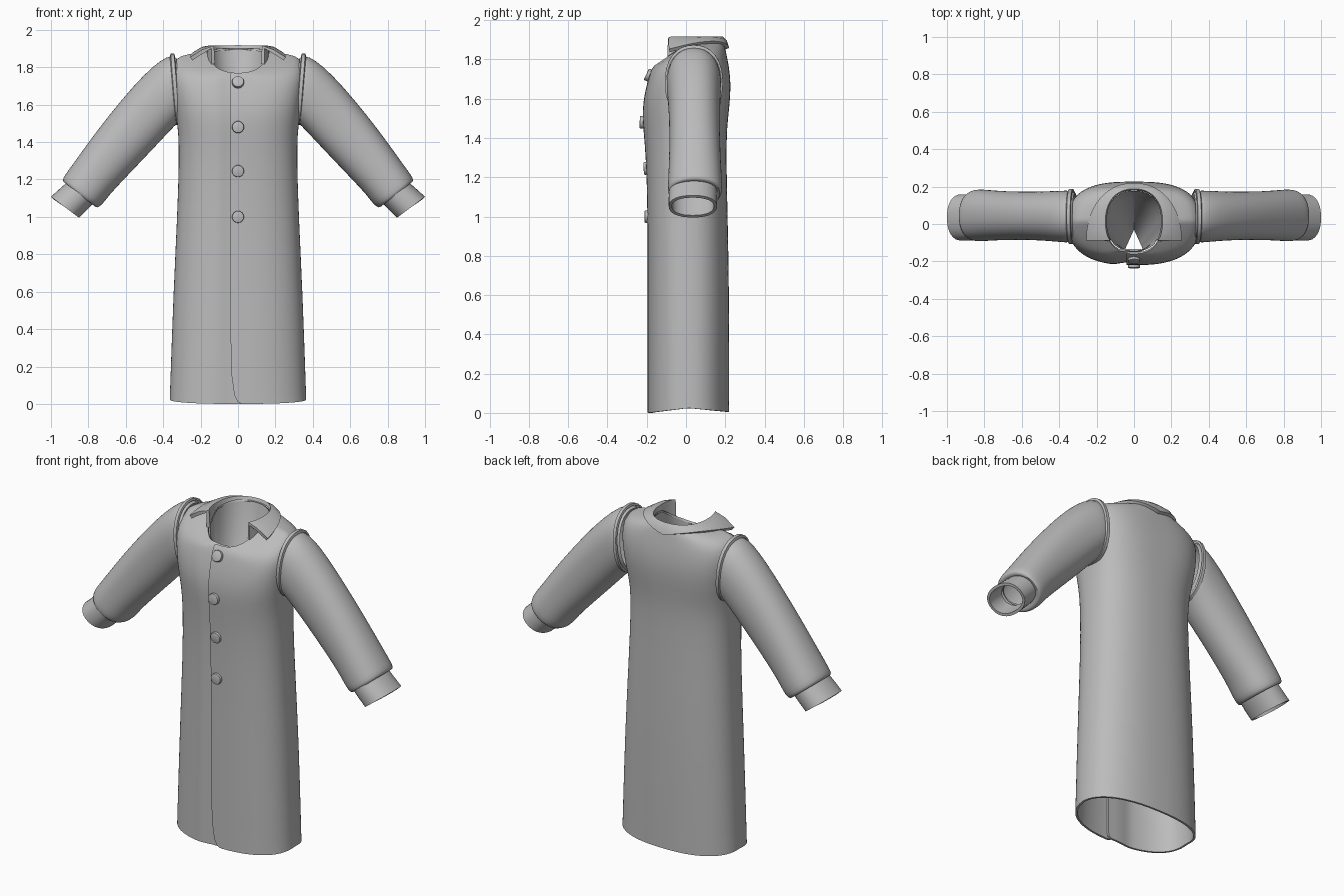
import bpy
import bmesh
from math import sin, cos, asin, pi, radians
from mathutils import Vector

if "Cube" in bpy.data.objects:
    bpy.data.objects.remove(bpy.data.objects["Cube"])

cloth = bpy.data.materials.new("grey_cloth")
cloth.use_nodes = True
GREY = (0.5, 0.5, 0.5, 1)
cloth.diffuse_color = GREY
cloth.node_tree.nodes["Principled BSDF"].inputs["Base Color"].default_value = GREY


def finish(obj, thickness=0, offset=-1, subdivide=0):
    """Material, modifiers and shading shared by every part."""
    obj.data.materials.append(cloth)
    bpy.ops.object.select_all(action='DESELECT')
    bpy.context.view_layer.objects.active = obj
    obj.select_set(True)
    if subdivide:
        obj.modifiers.new("smooth_form", 'SUBSURF').levels = subdivide
    if thickness:
        mod = obj.modifiers.new("cloth_thickness", 'SOLIDIFY')
        mod.thickness, mod.offset = thickness, offset
    for mod in list(obj.modifiers):
        bpy.ops.object.modifier_apply(modifier=mod.name)
    bpy.ops.object.shade_smooth_by_angle(angle=radians(40))
    return obj


def loft(name, rings, closed=True, **options):
    """Skin a list of equally long rings of points."""
    bm = bmesh.new()
    rows = [[bm.verts.new(p) for p in ring] for ring in rings]
    count = len(rows[0])
    for low, high in zip(rows, rows[1:]):
        for j in range(count if closed else count - 1):
            k = (j + 1) % count
            bm.faces.new((low[j], low[k], high[k], high[j]))
    mesh = bpy.data.meshes.new(name)
    bm.to_mesh(mesh)
    bm.free()
    obj = bpy.data.objects.new(name, mesh)
    bpy.context.collection.objects.link(obj)
    return finish(obj, **options)


def unit_oval(a, n):
    r = (abs(cos(a)) ** n + abs(sin(a)) ** n) ** (-1 / n)
    return r * cos(a), r * sin(a)


# Body sections: side z, front z, back z, half width, front y, back y, squareness
SECTIONS = [
    (.025, .0, .005, .365, -.195, .22, 2.4),
    (.08, .07, .07, .363, -.195, .22, 2.4),
    (.6, .6, .6, .345, -.195, .22, 2.4),
    (1.0, 1.0, 1.0, .325, -.195, .212, 2.4),
    (1.3, 1.3, 1.3, .315, -.203, .205, 2.4),
    (1.45, 1.45, 1.45, .318, -.218, .208, 2.5),
    (1.55, 1.54, 1.55, .332, -.222, .22, 2.7),
    (1.68, 1.62, 1.67, .346, -.212, .23, 2.9),
    (1.79, 1.69, 1.77, .354, -.195, .218, 2.9),
    (1.85, 1.735, 1.83, .338, -.182, .205, 2.7),
    (1.873, 1.755, 1.865, .27, -.172, .198, 2.5),
    (1.885, 1.77, 1.90, .155, -.16, .19, 2.3),
]


def section_point(section, a):
    zs, zf, zb, half, front, back, n = section
    u, v = unit_oval(a, n)
    middle, depth = (front + back) / 2, (back - front) / 2
    z_end = zf if v < 0 else zb
    return Vector((half * u, middle + depth * v, zs + (z_end - zs) * min(1, abs(v))))


def wrap_ring(section, steps=72):
    """Open ring whose end slips under its start, forming the front overlap."""
    half = section[3]
    lap = asin(.04 / half)
    start = -pi / 2 - (lap if section[0] > .05 else 0)
    end = 1.5 * pi + lap
    ring = []
    for i in range(steps + 1):
        a = start + (end - start) * i / steps
        p = section_point(section, a)
        w = min(1, max(0, (a - (end - 2 * lap - .2)) / .2))
        p.y += .016 * w
        ring.append(p)
    return ring


loft("coat_body", [wrap_ring(s) for s in SECTIONS], closed=False,
     thickness=.012, subdivide=1)

# Neck lining narrowing to a small three-sided opening
CORNERS = [Vector((0, -.03, 1.4)), Vector((-.05, -.14, 1.4)), Vector((.05, -.14, 1.4))]
neck_ring, slit_ring = [], []
for i in range(72):
    a = 2 * pi * i / 72
    p = section_point(SECTIONS[-1], a)
    neck_ring.append(Vector((p.x * .95, .015 + (p.y - .015) * .93, p.z - .008)))
    t = ((a - pi / 2) / (2 * pi / 3)) % 3
    k = int(t) % 3
    slit_ring.append(CORNERS[k].lerp(CORNERS[(k + 1) % 3], t - int(t)))
middle_ring = [p.lerp(q, .4) + Vector(((p.x - q.x) * .2, (p.y - q.y) * .2, 0))
               for p, q in zip(neck_ring, slit_ring)]
loft("neck_lining", [slit_ring, middle_ring, neck_ring])

# Turned-down collar, open at the front
collar = [[], [], [], []]
for i in range(41):
    t = i / 40
    neck = section_point(SECTIONS[-1], radians(-35 + 250 * t))
    u, v = unit_oval(pi * t, 2.15)
    side = abs(2 * t - 1)
    z = 1.855 + .035 * sin(pi * side) - .01 * side
    outer = Vector((.25 * u, -.085 + .295 * v, z))
    top = Vector((neck.x * 1.02, neck.y, 1.908))
    bend = top.lerp(outer, .45) + Vector((0, 0, .006))
    for row, p in zip(collar, (neck, top, bend, outer)):
        row.append(p)
loft("collar", collar, closed=False, thickness=.02, offset=0)

# Sleeve sections: top x, z, bottom x, z, front y, back y
SLEEVE = [
    (.33, 1.85, .30, 1.52, -.085, .165),
    (.355, 1.865, .325, 1.50, -.10, .18),
    (.41, 1.842, .36, 1.465, -.098, .178),
    (.50, 1.765, .42, 1.40, -.09, .175),
    (.62, 1.63, .51, 1.305, -.085, .172),
    (.76, 1.455, .62, 1.19, -.085, .175),
    (.88, 1.285, .69, 1.115, -.09, .182),
    (.925, 1.225, .725, 1.065, -.093, .186),
    (.942, 1.195, .755, 1.045, -.09, .18),
    (.925, 1.18, .77, 1.06, -.075, .165),
    (.905, 1.178, .78, 1.08, -.06, .15),
]
CUFF = [
    (.90, 1.197, .76, 1.088, -.085, .158),
    (.95, 1.153, .805, 1.04, -.088, .158),
    (1.0, 1.108, .85, .995, -.088, .158),
]
SEAM = [
    (.338, 1.862, .308, 1.505, -.10, .18),
    (.342, 1.874, .312, 1.493, -.108, .188),
    (.36, 1.873, .33, 1.491, -.108, .188),
    (.364, 1.858, .334, 1.503, -.098, .178),
]


def tube_ring(section, side, steps=32):
    tx, tz, bx, bz, front, back = section
    centre = Vector(((tx + bx) / 2, (front + back) / 2, (tz + bz) / 2))
    up = Vector(((tx - bx) / 2, 0, (tz - bz) / 2))
    ring = []
    for i in range(steps):
        u, v = unit_oval(2 * pi * i / steps, 2.25)
        p = centre + up * u
        p.y -= side * v * (back - front) / 2
        p.x *= side
        ring.append(p)
    return ring


for label, side in (("left", 1), ("right", -1)):
    for part, rows, thick, sub in (("sleeve", SLEEVE, 0, 1), ("cuff", CUFF, .016, 0),
                                   ("shoulder_seam", SEAM, 0, 0)):
        loft(f"{label}_{part}", [tube_ring(r, side) for r in rows],
             thickness=thick, subdivide=sub)

# Buttons down the front, the top one tipped with the chest
for i, (z, y, tilt) in enumerate(((1.72, -.19, 25), (1.48, -.223, 3),
                                  (1.245, -.203, -4), (1.0, -.198, 0))):
    bpy.ops.mesh.primitive_cylinder_add(vertices=24, radius=.032, depth=.026,
                                        location=(0, y, z),
                                        rotation=(radians(90 - tilt), 0, 0))
    button = bpy.context.object
    button.name = f"button_{i + 1}"
    bevel = button.modifiers.new("rounded_rim", 'BEVEL')
    bevel.width, bevel.segments = .005, 2
    finish(button)
